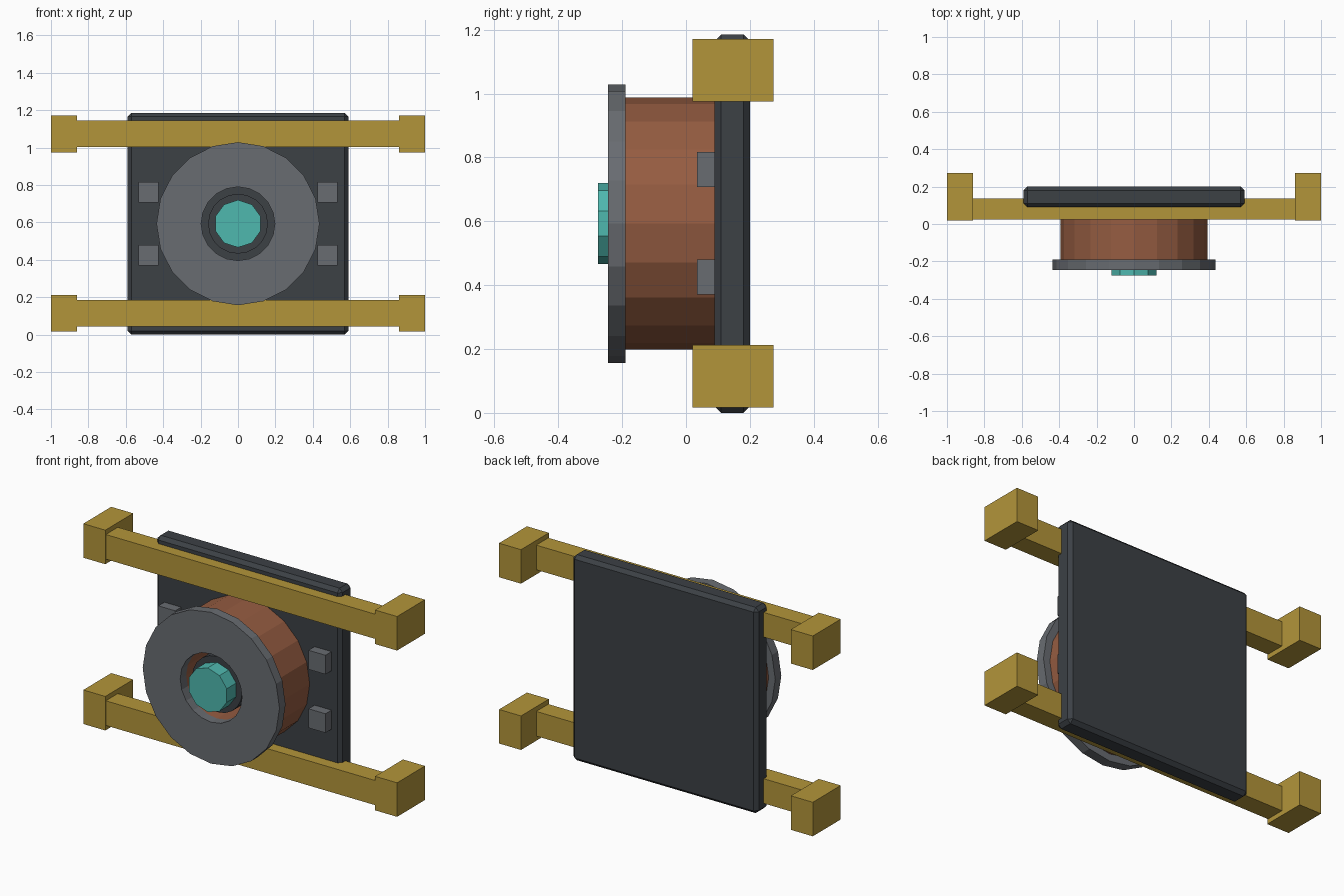
import bpy, bmesh, math

old = bpy.data.objects.get("Cube")
if old:
    bpy.data.objects.remove(old, do_unlink=True)

AXIS_Z = 0.593  # height of the coil axis


def material(name, rgb):
    m = bpy.data.materials.new(name)
    m.use_nodes = True
    m.diffuse_color = (*rgb, 1)
    m.node_tree.nodes["Principled BSDF"].inputs["Base Color"].default_value = (*rgb, 1)
    return m


charcoal = material("charcoal", (0.045, 0.052, 0.06))
grey = material("mid grey", (0.14, 0.15, 0.165))
copper = material("copper brown", (0.30, 0.107, 0.053))
brass = material("brass", (0.45, 0.30, 0.042))
teal = material("teal", (0.078, 0.48, 0.43))


def finish(name, bm, mat):
    bmesh.ops.recalc_face_normals(bm, faces=bm.faces)
    mesh = bpy.data.meshes.new(name)
    bm.to_mesh(mesh)
    bm.free()
    mesh.materials.append(mat)
    ob = bpy.data.objects.new(name, mesh)
    bpy.context.collection.objects.link(ob)
    return ob


def box(name, xs, ys, zs, mat):
    """Box given by its range on each axis."""
    bm = bmesh.new()
    bmesh.ops.create_cube(bm, size=1)
    for v in bm.verts:
        v.co = [(r[0] + r[1]) / 2 + c * (r[1] - r[0]) for c, r in zip(v.co, (xs, ys, zs))]
    return finish(name, bm, mat)


def turned(name, radius, y0, y1, sides, mat, hole=0):
    """Disc, or ring when it has a hole, turned about the coil axis."""
    bm = bmesh.new()

    def loop(r, y):
        angles = [2 * math.pi * i / sides for i in range(sides)]
        return [bm.verts.new((r * math.sin(a), y, AXIS_Z + r * math.cos(a))) for a in angles]

    def bridge(a, b):
        for i in range(sides):
            j = (i + 1) % sides
            bm.faces.new((a[i], a[j], b[j], b[i]))

    front, back = loop(radius, y0), loop(radius, y1)
    bridge(front, back)
    if hole:
        front_in, back_in = loop(hole, y0), loop(hole, y1)
        bridge(front, front_in)
        bridge(front_in, back_in)
        bridge(back_in, back)
    else:
        bm.faces.new(front)
        bm.faces.new(back)
    return finish(name, bm, mat)


# Back plate with chamfered edges
plate = box("back_plate", (-0.59, 0.59), (0.09, 0.2), (0, 1.185), charcoal)
chamfer = plate.modifiers.new("chamfer", "BEVEL")
chamfer.width = 0.02
chamfer.segments = 1

# Coil, front flange, core and centre cap
turned("coil", 0.394, -0.19, 0.09, 20, copper, hole=0.197)
turned("front_flange", 0.436, -0.245, -0.19, 20, grey, hole=0.197)
turned("core", 0.16, -0.19, 0.1, 20, charcoal)
turned("centre_cap", 0.127, -0.275, -0.19, 10, teal)

# Rails with a heavier foot block at each end
for level, z in (("lower", 0.115), ("upper", 1.073)):
    box(f"{level}_rail", (-0.86, 0.86), (0.025, 0.135), (z - 0.071, z + 0.071), brass)
    for side, s in (("left", 1), ("right", -1)):
        xs = sorted((s * 0.86, s))
        box(f"{level}_{side}_foot", xs, (0.02, 0.274), (z - 0.098, z + 0.098), brass)

# Small pads beside the coil
for side, s in (("left", 1), ("right", -1)):
    for level, z in (("lower", 0.425), ("upper", 0.762)):
        xs = sorted((s * 0.425, s * 0.533))
        box(f"{level}_{side}_pad", xs, (0.035, 0.092), (z - 0.055, z + 0.055), grey)
